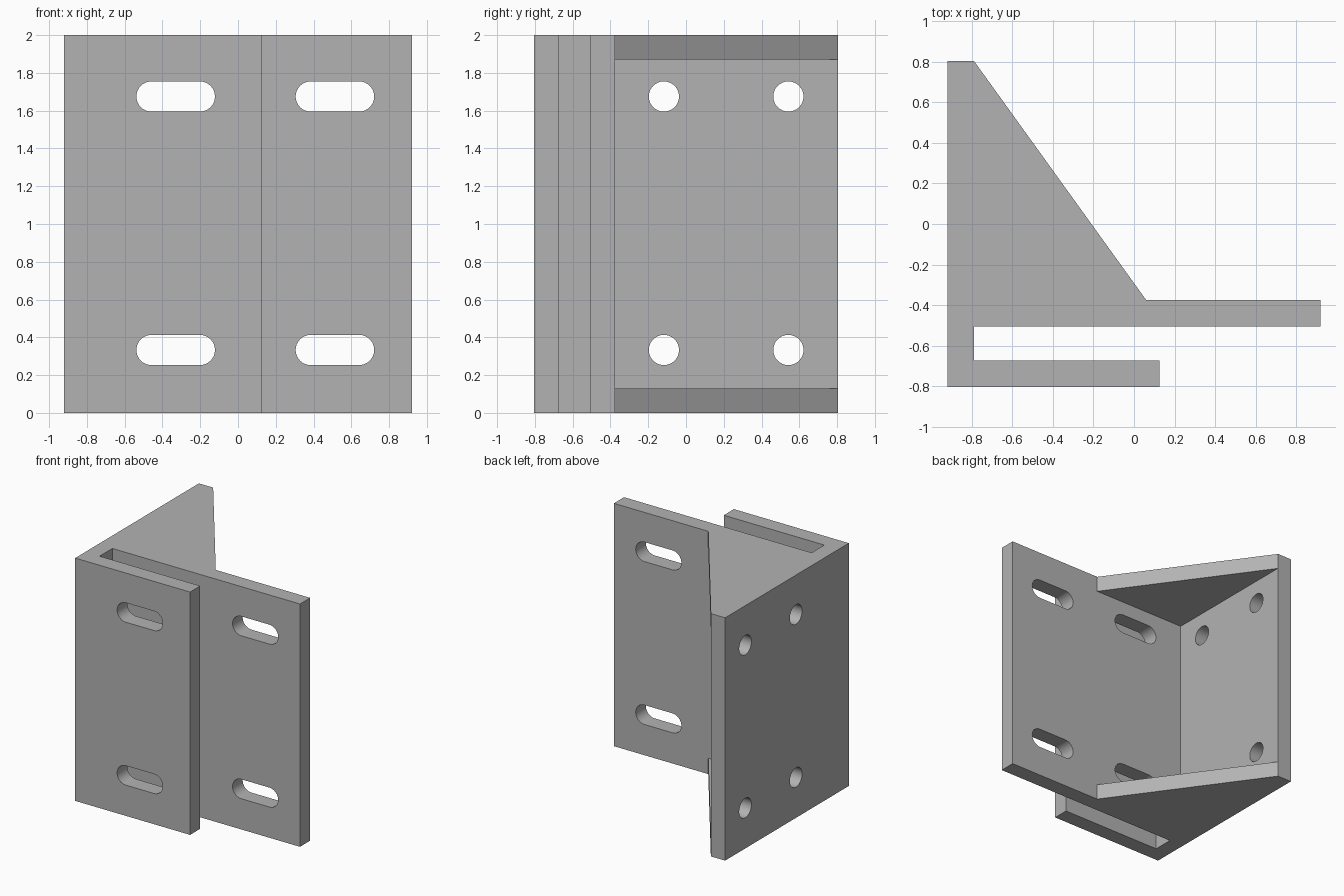
import bpy
import bmesh
from math import cos, sin, pi
from mathutils import Matrix, Vector

cube = bpy.data.objects.get("Cube")
if cube:
    bpy.data.objects.remove(cube, do_unlink=True)

HEIGHT = 2.0
WALL = 0.13          # plate and gusset thickness
HOLE_R = 0.08
HOLE_Z = (0.333, 1.675)

steel = bpy.data.materials.new("plain grey")
steel.use_nodes = True
grey = (0.45, 0.45, 0.45, 1)
steel.diffuse_color = grey
steel.node_tree.nodes["Principled BSDF"].inputs["Base Color"].default_value = grey


def prism(name, outline, depth, matrix=Matrix()):
    """Extrude a flat outline along its local z, then place it."""
    bm = bmesh.new()
    face = bm.faces.new([bm.verts.new((x, y, 0)) for x, y in outline])
    new = bmesh.ops.extrude_face_region(bm, geom=[face])["geom"]
    bmesh.ops.translate(bm, vec=Vector((0, 0, depth)),
                        verts=[v for v in new if isinstance(v, bmesh.types.BMVert)])
    bmesh.ops.transform(bm, matrix=matrix, verts=bm.verts)
    bmesh.ops.recalc_face_normals(bm, faces=bm.faces)
    mesh = bpy.data.meshes.new(name)
    bm.to_mesh(mesh)
    bm.free()
    mesh.materials.append(steel)
    obj = bpy.data.objects.new(name, mesh)
    bpy.context.collection.objects.link(obj)
    return obj


def slot_outline(half_straight, steps=16):
    """Rounded slot, or a circle when the straight part is zero."""
    points = []
    for side in (1, -1):
        for i in range(steps + (half_straight > 0)):
            a = -pi / 2 + pi * i / steps + (0 if side > 0 else pi)
            points.append((side * half_straight + HOLE_R * cos(a), HOLE_R * sin(a)))
    return points


def cut(target, cutter):
    cutter.hide_render = True
    mod = target.modifiers.new("cut", 'BOOLEAN')
    mod.operation = 'DIFFERENCE'
    mod.solver = 'EXACT'
    mod.object = cutter
    bpy.ops.object.select_all(action='DESELECT')
    target.select_set(True)
    bpy.context.view_layer.objects.active = target
    bpy.ops.object.modifier_apply(modifier=mod.name)
    bpy.data.objects.remove(cutter, do_unlink=True)


# Full-height body: side plate, long plate, short front plate and solid gusset
left, inner = -0.92, -0.79
plate_back = -0.375
bracket = prism("mounting_bracket", [
    (left, -0.805), (0.127, -0.805), (0.127, -0.673), (inner, -0.673),
    (inner, -0.507), (0.92, -0.507), (0.92, plate_back), (0.06, plate_back),
    (inner, 0.805), (left, 0.805)], HEIGHT)

# Open the middle, leaving a thin gusset at the top and bottom
cut(bracket, prism("gusset_gap_cutter", [
    (inner, plate_back), (0.4, plate_back), (inner, 1.3)],
    HEIGHT - 2 * WALL, Matrix.Translation((0, 0, WALL))))

for z in HOLE_Z:
    # Slots through the long and short plates
    for x in (-0.33, 0.513):
        place = Matrix.Translation((x, -0.2, z)) @ Matrix.Rotation(pi / 2, 4, 'X')
        cut(bracket, prism("slot_cutter", slot_outline(0.128), 0.8, place))
    # Round holes through the side plate
    for y in (-0.117, 0.542):
        place = Matrix.Translation((-1.1, y, z)) @ Matrix.Rotation(pi / 2, 4, 'Y')
        cut(bracket, prism("hole_cutter", slot_outline(0), 0.45, place))

bpy.ops.object.shade_smooth_by_angle(angle=pi / 6)
